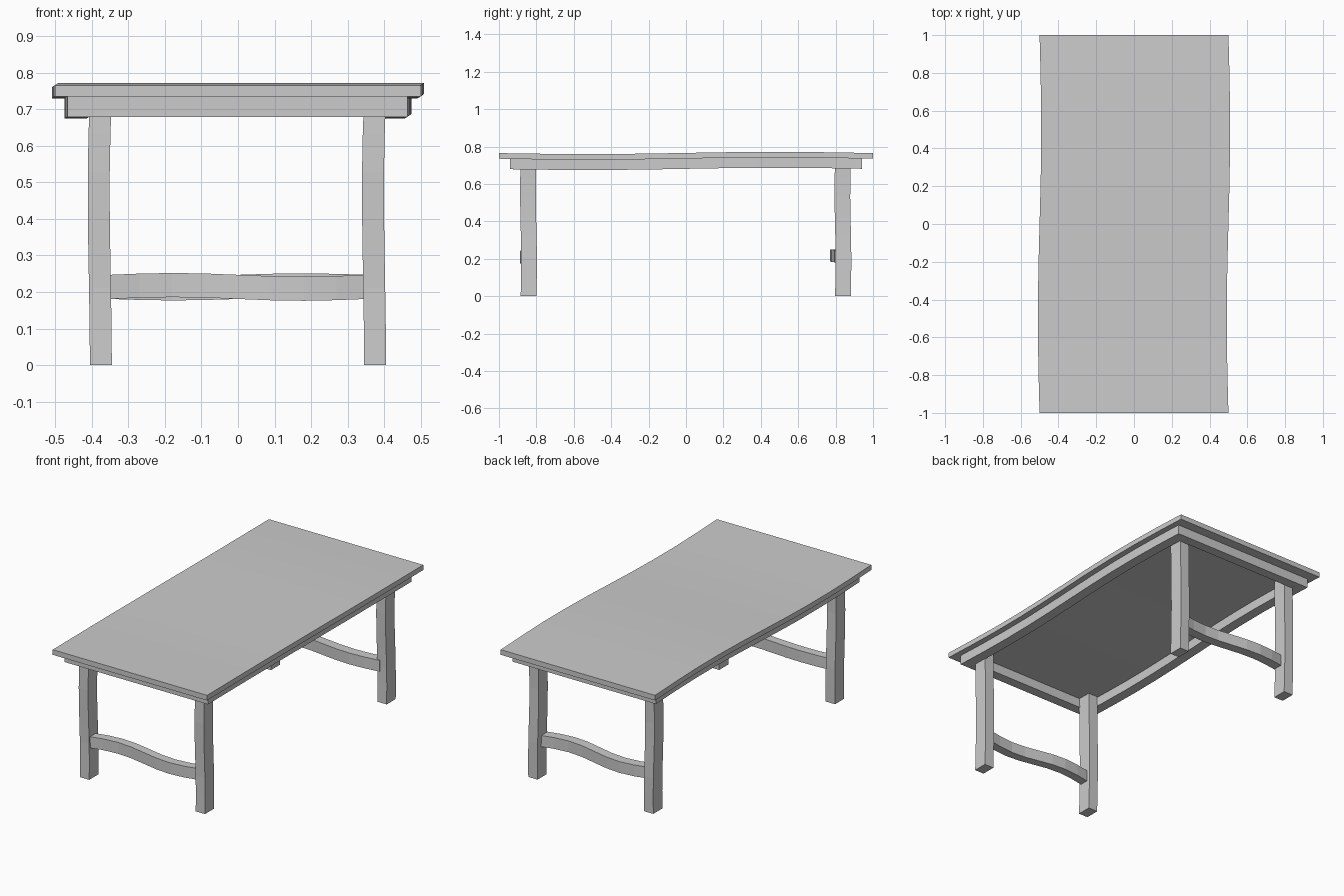
import bpy, bmesh, math
from mathutils import Vector

if "Cube" in bpy.data.objects:
    bpy.data.objects.remove(bpy.data.objects["Cube"])


def wavy_box(name, lo, hi, axis, segments, warp):
    """Box from lo to hi, sliced along one axis and bent by warp(point)."""
    bm = bmesh.new()
    bmesh.ops.create_cube(bm, size=1)
    lo, hi = Vector(lo), Vector(hi)
    for v in bm.verts:
        v.co = Vector([l + (c + 0.5) * (h - l) for l, h, c in zip(lo, hi, v.co)])
    normal = Vector((0, 0, 0))
    normal[axis] = 1
    for i in range(1, segments):
        cut = lo.copy()
        cut[axis] += (hi[axis] - lo[axis]) * i / segments
        bmesh.ops.bisect_plane(bm, geom=bm.verts[:] + bm.edges[:] + bm.faces[:],
                               plane_co=cut, plane_no=normal)
    for v in bm.verts:
        v.co += Vector(warp(v.co.copy()))
    bmesh.ops.recalc_face_normals(bm, faces=bm.faces[:])
    mesh = bpy.data.meshes.new(name)
    bm.to_mesh(mesh)
    bm.free()
    obj = bpy.data.objects.new(name, mesh)
    bpy.context.collection.objects.link(obj)
    return obj


def top_warp(p):
    s = math.sin(math.pi * p.y)
    return (0.009 * s, 0, 0.006 * s + 0.001 * math.cos(math.pi * p.y / 2))


# Table top
wavy_box("table_top", (-0.5, -1, 0.735), (0.5, 1, 0.765), 1, 10, top_warp)

# Apron frame under the top
for side, x in (("left", -0.435), ("right", 0.435)):
    wavy_box(side + "_apron_rail", (x - 0.03, -0.94, 0.68), (x + 0.03, 0.94, 0.737),
             1, 10, top_warp)
for end, y in (("front", -0.91), ("back", 0.91)):
    wavy_box(end + "_apron_rail", (-0.405, y - 0.03, 0.68), (0.405, y + 0.03, 0.737),
             0, 1, top_warp)


# Legs, standing in the inner corners of the frame
def leg_warp(p):
    t = p.z / 0.737
    return (-0.006 * math.sin(math.pi * t ** 1.6), 0.003 * math.sin(2 * math.pi * t), 0)


for side, x in (("left", -0.375), ("right", 0.375)):
    for end, y in (("front", -0.842), ("back", 0.839)):
        wavy_box(f"{end}_{side}_leg", (x - 0.03, y - 0.042, 0), (x + 0.03, y + 0.042, 0.737),
                 2, 7, leg_warp)

# Stretchers between each pair of legs, lifted on opposite sides
for end, y, half, sway, lift in (("front", -0.845, 0.026, 0.017, 0.005),
                                 ("back", 0.822, 0.029, 0.022, -0.004)):
    def stretcher_warp(p):
        s = math.sin(2 * math.pi * p.x / 0.7)
        return (0, -sway * s, -lift * s)
    wavy_box(end + "_stretcher", (-0.36, y - half, 0.181), (0.36, y + half, 0.247),
             0, 8, stretcher_warp)
